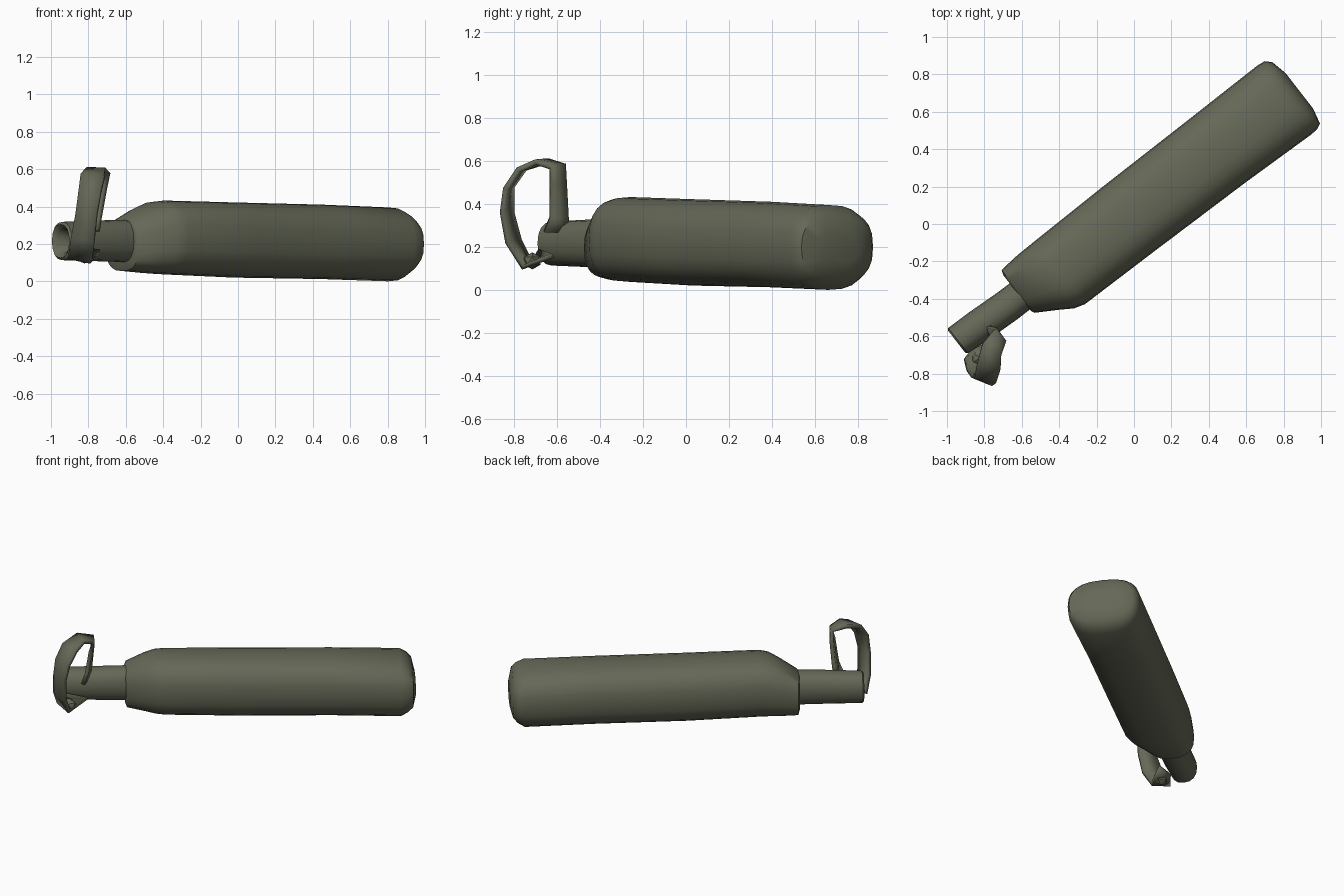
import bpy, bmesh, math
from mathutils import Vector

if "Cube" in bpy.data.objects:
    bpy.data.objects.remove(bpy.data.objects["Cube"])

U = Vector((0.79, 0.613, 0))     # long axis of the bottle in plan
N = Vector((-0.613, 0.79, 0))    # sideways direction

mat = bpy.data.materials.new("olive_drab")
mat.diffuse_color = (0.13, 0.14, 0.095, 1)
mat.use_nodes = True
mat.node_tree.nodes["Principled BSDF"].inputs["Base Color"].default_value = mat.diffuse_color


def finish(bm, name, angle):
    bmesh.ops.recalc_face_normals(bm, faces=bm.faces)
    mesh = bpy.data.meshes.new(name)
    bm.to_mesh(mesh)
    bm.free()
    obj = bpy.data.objects.new(name, mesh)
    bpy.context.collection.objects.link(obj)
    mesh.materials.append(mat)
    bpy.ops.object.select_all(action='DESELECT')
    obj.select_set(True)
    bpy.context.view_layer.objects.active = obj
    bpy.ops.object.shade_smooth_by_angle(angle=math.radians(angle))
    return obj


def loft(name, rings, power, sides, angle):
    """Rings are (along, side_low, side_high, z_low, z_high) rounded squares."""
    bm = bmesh.new()
    loops = []
    for s, n0, n1, z0, z1 in rings:
        loop = []
        for i in range(sides):
            a = 2 * math.pi * i / sides
            c, d = math.cos(a), math.sin(a)
            c = math.copysign(abs(c) ** (2 / power), c)
            d = math.copysign(abs(d) ** (2 / power), d)
            p = U * s + N * ((n0 + n1) / 2 + (n1 - n0) / 2 * c)
            p.z = (z0 + z1) / 2 + (z1 - z0) / 2 * d
            loop.append(bm.verts.new(p))
        loops.append(loop)
    for a, b in zip(loops, loops[1:]):
        for i in range(sides):
            j = (i + 1) % sides
            bm.faces.new((a[i], a[j], b[j], b[i]))
    bm.faces.new(loops[0])
    bm.faces.new(loops[-1])
    return finish(bm, name, angle)


# Main body: slanted shoulder, slightly sagging barrel, domed base
loft("body", [
    (-0.72, -0.03, 0.21, 0.08, 0.32),
    (-0.71, -0.05, 0.24, 0.055, 0.335),
    (-0.60, -0.115, 0.25, 0.045, 0.395),
    (-0.53, -0.16, 0.252, 0.04, 0.425),
    (-0.47, -0.178, 0.253, 0.037, 0.432),
    (0.00, -0.182, 0.26, 0.02, 0.422),
    (0.60, -0.19, 0.262, 0.012, 0.41),
    (1.04, -0.203, 0.265, 0.0, 0.395),
    (1.085, -0.20, 0.26, 0.03, 0.37),
    (1.115, -0.185, 0.23, 0.06, 0.34),
    (1.135, -0.10, 0.14, 0.13, 0.26),
], 2.6, 24, 40)

# Neck with a recessed mouth
loft("neck", [
    (-1.04, 0.045, 0.125, 0.17, 0.26),
    (-1.115, 0.03, 0.14, 0.15, 0.28),
    (-1.135, 0.01, 0.16, 0.125, 0.305),
    (-1.125, -0.002, 0.17, 0.113, 0.318),
    (-1.00, -0.012, 0.168, 0.11, 0.322),
    (-0.80, -0.02, 0.158, 0.105, 0.328),
    (-0.60, -0.02, 0.155, 0.10, 0.33),
], 2.3, 16, 45)

# Carrying strap: ribbon looping from the top of the neck to its front
left = [(-.79, -.54, .27), (-.77, -.55, .34), (-.745, -.56, .50), (-.745, -.565, .58),
        (-.81, -.64, .60), (-.84, -.75, .565), (-.85, -.81, .48), (-.865, -.81, .36),
        (-.89, -.775, .23), (-.905, -.72, .13), (-.87, -.68, .18)]
right = [(-.75, -.66, .27), (-.74, -.63, .34), (-.71, -.63, .50), (-.69, -.63, .57),
         (-.71, -.70, .595), (-.715, -.78, .56), (-.735, -.84, .47), (-.755, -.855, .36),
         (-.77, -.83, .22), (-.785, -.76, .105), (-.74, -.62, .16)]
bm = bmesh.new()
va = [bm.verts.new(p) for p in left]
vb = [bm.verts.new(p) for p in right]
for i in range(len(va) - 1):
    bm.faces.new((va[i], vb[i], vb[i + 1], va[i + 1]))
strap = finish(bm, "strap", 50)
solid = strap.modifiers.new("thickness", 'SOLIDIFY')
solid.thickness = 0.025
solid.offset = 0

# Knotted end of the strap under the neck
bm = bmesh.new()
bmesh.ops.create_icosphere(bm, subdivisions=1, radius=1)
for v in bm.verts:
    v.co = Vector((-0.82, -0.715, 0.135)) + Vector((v.co.x * 0.055, v.co.y * 0.045, v.co.z * 0.04))
finish(bm, "strap_knot", 30)
